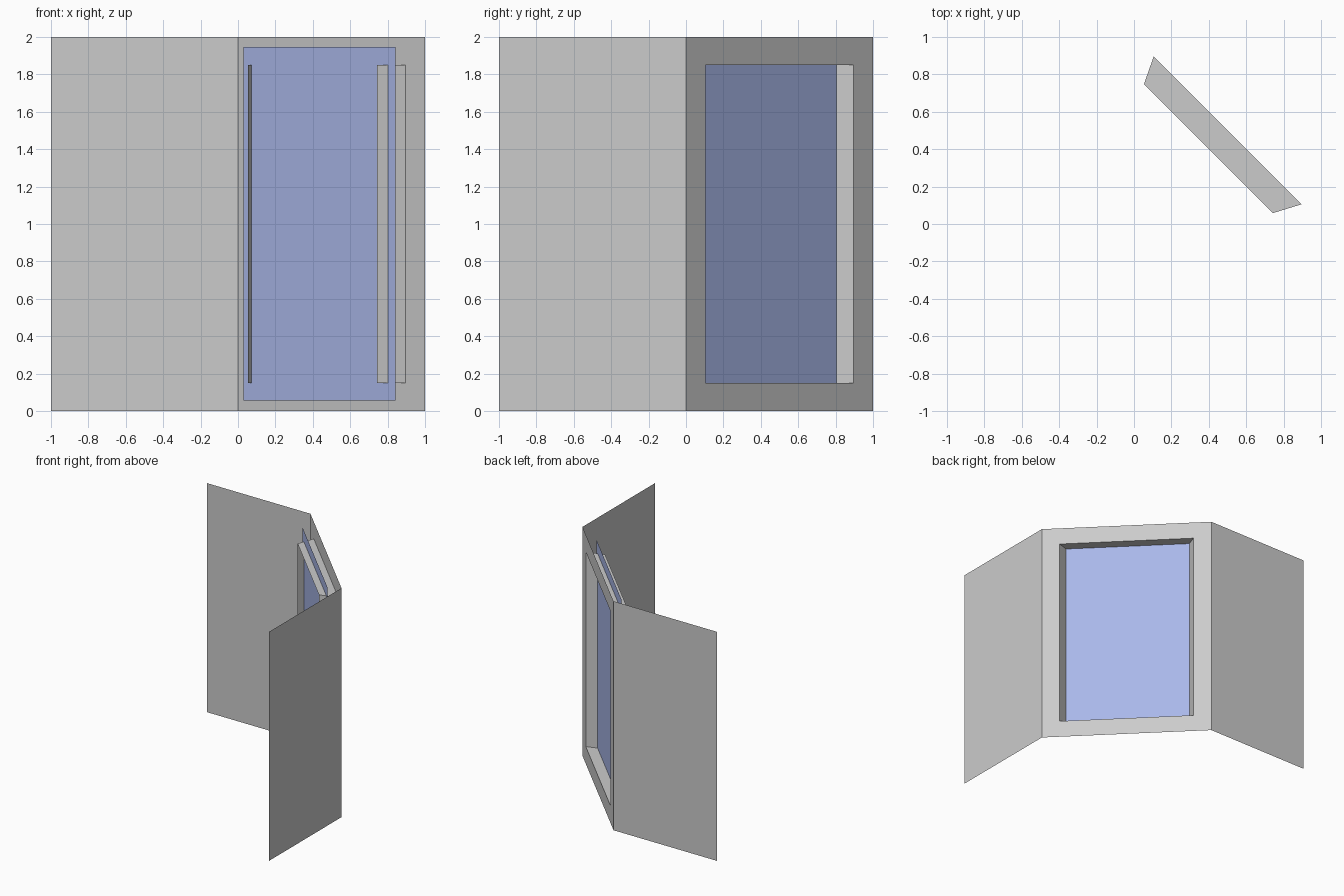
import bpy

if "Cube" in bpy.data.objects:
    bpy.data.objects.remove(bpy.data.objects["Cube"])

H = 2.0
SILL, HEAD = 0.15, 1.85


def sheet(name, verts, faces):
    mesh = bpy.data.meshes.new(name)
    mesh.from_pydata(verts, [], faces)
    mesh.update()
    obj = bpy.data.objects.new(name, mesh)
    bpy.context.collection.objects.link(obj)
    return obj


def panel(name, a, b, z0=0.0, z1=H):
    """Upright flat panel between two plan points."""
    return sheet(name, [(*a, z0), (*b, z0), (*b, z1), (*a, z1)], [(0, 1, 2, 3)])


def rect(a, b, z0, z1):
    return [(*a, z0), (*b, z0), (*b, z1), (*a, z1)]


def ring(name, outer, inner):
    """Four quads joining two rectangles."""
    return sheet(name, outer + inner,
                 [(i, (i + 1) % 4, 4 + (i + 1) % 4, 4 + i) for i in range(4)])


# Plain walls either side of the corner
panel("left_wall", (-1, 1), (0, 1))
panel("right_wall", (1, -1), (1, 0))

# Diagonal corner wall with the window opening
opening = rect((0.105, 0.895), (0.895, 0.105), SILL, HEAD)
ring("diagonal_wall", rect((0, 1), (1, 0), 0, H), opening)

# Splayed reveal lining the opening, open at its inner end
ring("window_reveal", opening, rect((0.053, 0.747), (0.742, 0.058), SILL, HEAD))

# Glass pane crossing the reveal
glass = panel("window_pane", (0.03, 0.847), (0.842, 0.035), 0.057, 1.947)
blue = bpy.data.materials.new("blue_glass")
blue.diffuse_color = (0.40, 0.48, 0.82, 1)
blue.use_nodes = True
blue.node_tree.nodes["Principled BSDF"].inputs["Base Color"].default_value = blue.diffuse_color
glass.data.materials.append(blue)
